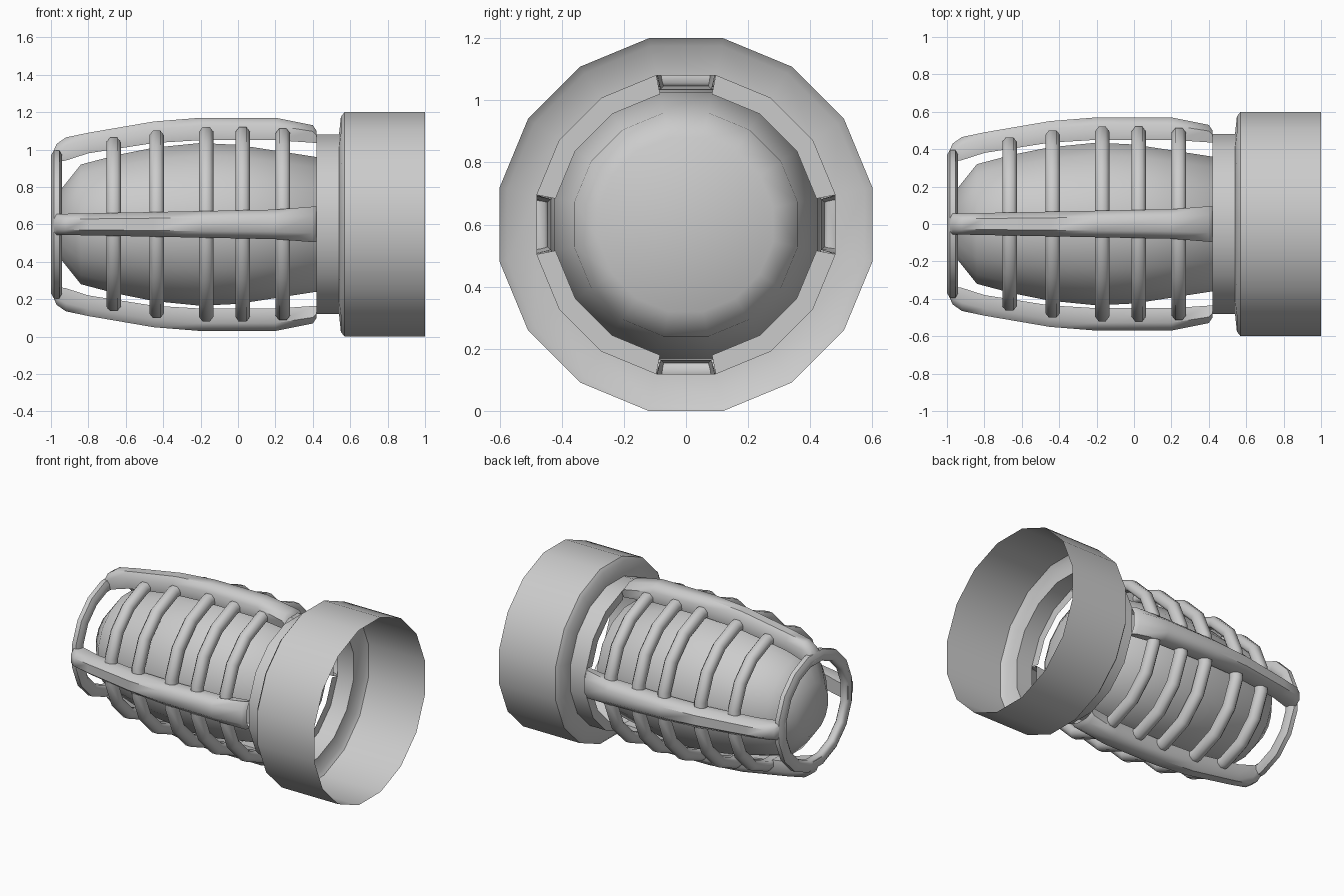
import bpy, bmesh, math
from mathutils import Matrix

cube = bpy.data.objects.get("Cube")
if cube:
    bpy.data.objects.remove(cube, do_unlink=True)

AXIS_Z = 0.6
SIDES = 16
STEP = 2 * math.pi / SIDES

grey = bpy.data.materials.new("plain_grey")
grey.use_nodes = True
grey.diffuse_color = (0.6, 0.6, 0.6, 1)
grey.node_tree.nodes["Principled BSDF"].inputs["Base Color"].default_value = (0.6, 0.6, 0.6, 1)


def finish(bm, name, angle=40):
    """Turn a bmesh lying on the x axis into a smooth shaded object."""
    bmesh.ops.remove_doubles(bm, verts=bm.verts, dist=0.0001)
    bmesh.ops.recalc_face_normals(bm, faces=bm.faces)
    bmesh.ops.translate(bm, verts=bm.verts, vec=(0, 0, AXIS_Z))
    mesh = bpy.data.meshes.new(name)
    bm.to_mesh(mesh)
    bm.free()
    mesh.materials.append(grey)
    obj = bpy.data.objects.new(name, mesh)
    bpy.context.collection.objects.link(obj)
    bpy.ops.object.select_all(action='DESELECT')
    obj.select_set(True)
    bpy.context.view_layer.objects.active = obj
    bpy.ops.object.shade_smooth_by_angle(angle=math.radians(angle))
    return obj


def loft(bm, rows, closed_rows=False):
    """Skin a list of closed vertex loops."""
    loops = [[bm.verts.new(p) for p in row] for row in rows]
    pairs = list(zip(loops, loops[1:]))
    if closed_rows:
        pairs.append((loops[-1], loops[0]))
    n = len(loops[0])
    for a, b in pairs:
        for i in range(n):
            j = (i + 1) % n
            bm.faces.new((a[i], a[j], b[j], b[i]))
    return loops


def circle(x, r):
    """Polygon whose flat sides sit at radius r."""
    r /= math.cos(STEP / 2)
    return [(x, r * math.cos((i + 0.5) * STEP), r * math.sin((i + 0.5) * STEP))
            for i in range(SIDES)]


def at(profile, x):
    """Radius of a profile at x."""
    for (x0, r0), (x1, r1) in zip(profile, profile[1:]):
        if x0 <= x <= x1:
            return r0 + (r1 - r0) * (x - x0) / (x1 - x0)
    return profile[-1][1]


# Open collar with stepped neck; four slots lead into the hollow bars
bm = bmesh.new()
loft(bm, [circle(x, r) for x, r in
          [(0.42, 0.42), (0.42, 0.48), (0.54, 0.48), (0.55, 0.575), (0.57, 0.6), (1, 0.6)]])
slots = []
for f in bm.faces:
    c = f.calc_center_median()
    if c.x < 0.421 and min(abs(c.y), abs(c.z)) < 0.01:
        slots.append(f)
bmesh.ops.delete(bm, geom=slots, context='FACES')
finish(bm, "collar", 50)

# Bulb body inside the cage
bm = bmesh.new()
rings = loft(bm, [circle(x, r) for x, r in
                  [(-0.96, 0.17), (-0.84, 0.32), (-0.65, 0.37), (-0.45, 0.41), (-0.2, 0.435),
                   (0, 0.425), (0.42, 0.36), (0.47, 0.28)]])
bm.faces.new(rings[0])
bm.faces.new(rings[-1])
finish(bm, "bulb", 50)

# Four lengthwise cage bars
outer = [(-1, 0.36), (-0.97, 0.43), (-0.92, 0.465), (-0.8, 0.49), (-0.45, 0.55),
         (-0.2, 0.57), (0.2, 0.57), (0.4, 0.53), (0.42, 0.5)]
inner = [(-1, 0.33), (-0.94, 0.335), (-0.8, 0.38), (-0.45, 0.435),
         (-0.2, 0.45), (0.2, 0.45), (0.42, 0.435)]
bm = bmesh.new()
for k in range(4):
    rows = []
    for x, top in outer:
        w = 0.055 + 0.02 * (x + 1) + (0.012 if x > 0.3 else 0)
        low = at(inner, x)
        mid = low + (top - low) * 0.65
        rows.append([(x, -w * 0.85, low), (x, -w, mid), (x, -w * 0.5, top),
                     (x, w * 0.5, top), (x, w, mid), (x, w * 0.85, low)])
    before = set(bm.verts)
    loops = loft(bm, rows)
    bm.faces.new(loops[0])
    bmesh.ops.rotate(bm, verts=[v for v in bm.verts if v not in before],
                     matrix=Matrix.Rotation(k * math.pi / 2, 3, 'X'))
finish(bm, "cage_bars", 50)


# Cage hoops: rounded bands between the bars
def hoop(name, x, half, low, high):
    h = high - low
    section = [(x - half, low + 0.2 * h), (x - half, low + 0.65 * h),
               (x - half * 0.5, high), (x + half * 0.5, high),
               (x + half, low + 0.65 * h), (x + half, low + 0.2 * h),
               (x + half * 0.6, low), (x - half * 0.6, low)]
    bm = bmesh.new()
    loft(bm, [circle(px, r) for px, r in section], closed_rows=True)
    finish(bm, name, 60)


for i, x in enumerate((-0.665, -0.435, -0.17, 0.025, 0.24)):
    hoop(f"cage_hoop_{i + 1}", x, 0.039, at(inner, x) - 0.005, at(outer, x) - 0.05)
hoop("end_hoop", -0.97, 0.03, 0.32, 0.395)
